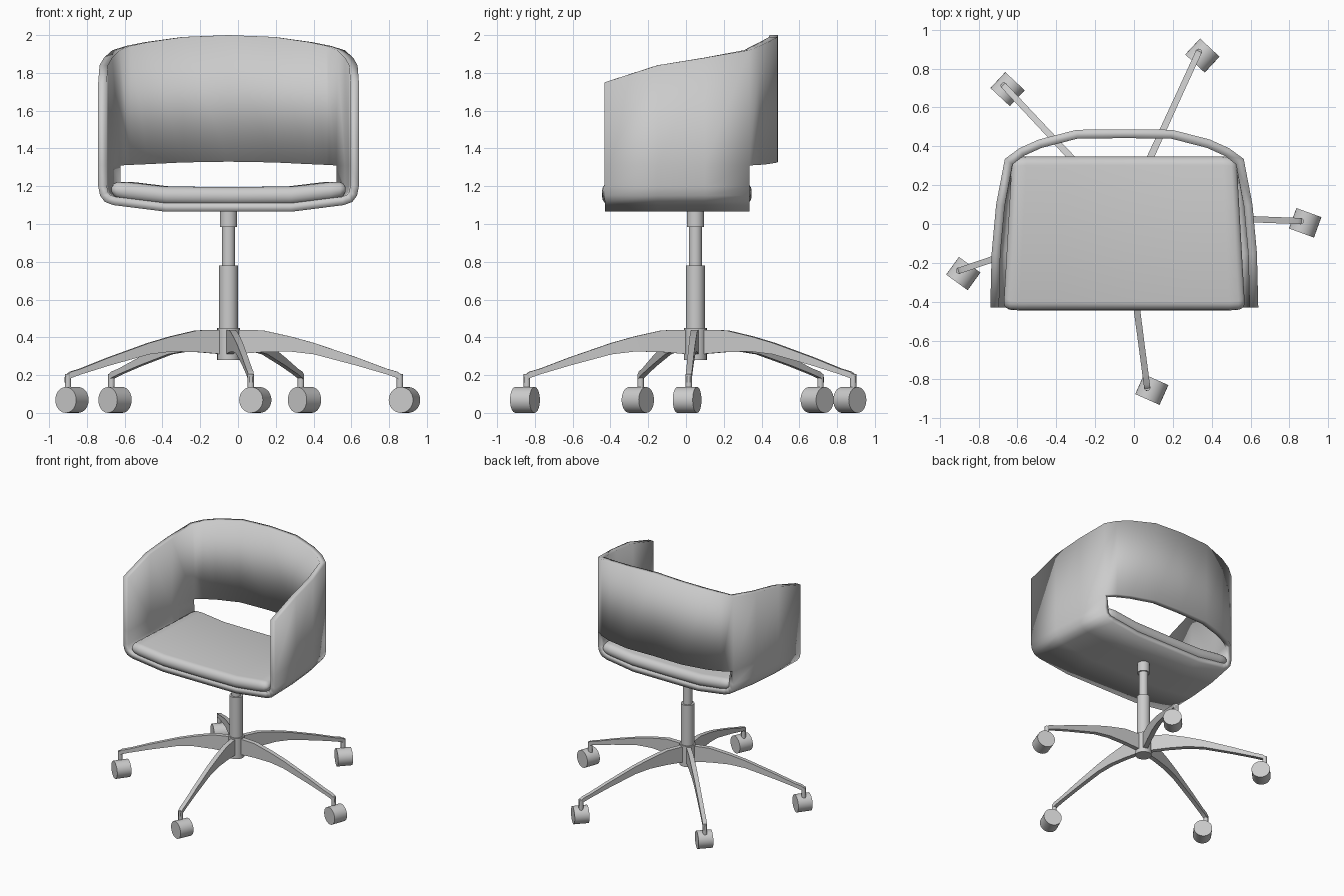
import bpy, bmesh, math
from mathutils import Vector

if "Cube" in bpy.data.objects:
    bpy.data.objects.remove(bpy.data.objects["Cube"])

CX, CY = -0.05, 0.05          # column axis


def make(name, verts, faces, angle=40, fix=True):
    me = bpy.data.meshes.new(name)
    me.from_pydata([tuple(v) for v in verts], [], faces)
    if fix:
        bm = bmesh.new()
        bm.from_mesh(me)
        bmesh.ops.recalc_face_normals(bm, faces=bm.faces)
        bm.to_mesh(me)
        bm.free()
    ob = bpy.data.objects.new(name, me)
    bpy.context.collection.objects.link(ob)
    smooth(ob, angle)
    return ob


def smooth(ob, angle):
    bpy.ops.object.select_all(action='DESELECT')
    ob.select_set(True)
    bpy.context.view_layer.objects.active = ob
    bpy.ops.object.shade_smooth_by_angle(angle=math.radians(angle))


def cylinder(name, r, z0, z1, x=CX, y=CY, n=24):
    bpy.ops.mesh.primitive_cylinder_add(vertices=n, radius=r, depth=z1 - z0,
                                        location=(x, y, (z0 + z1) / 2))
    ob = bpy.context.object
    ob.name = name
    smooth(ob, 40)
    return ob


def loft(name, rings, angle=40):
    n = len(rings[0])
    verts = [v for r in rings for v in r]
    faces = [(k * n + i, k * n + (i + 1) % n, (k + 1) * n + (i + 1) % n, (k + 1) * n + i)
             for k in range(len(rings) - 1) for i in range(n)]
    faces += [tuple(range(n)), tuple(range((len(rings) - 1) * n, len(rings) * n))]
    return make(name, verts, faces, angle)


# Shell: U-shaped sides and bottom, then a back band joining the two sides
stations = [(-0.43, 0.69, 1.75), (-0.15, 0.683, 1.84), (0.1, 0.66, 1.88), (0.335, 0.615, 1.92)]
verts, faces = [], []
for y, hw, top in stations:
    half = [(hw, top), (hw, 1.31), (hw, 1.2), (hw - 0.01, 1.15), (hw - 0.035, 1.117),
            (hw - 0.08, 1.10), (hw * 0.48, 1.065)]
    row = [(-x, z) for x, z in half] + [(x, z) for x, z in reversed(half)]
    verts += [(CX + x, y, z) for x, z in row]
n = 14
for j in range(len(stations) - 1):
    for i in range(n - 1):
        a = j * n + i
        faces.append((a, a + n, a + n + 1, a + 1))
last = (len(stations) - 1) * n
tops, bots = [last], [last + 1]
for x, y, zt, zb in [(-0.54, 0.39, 1.943, 1.313), (-0.44, 0.435, 1.963, 1.317),
                     (-0.245, 0.485, 1.99, 1.326), (0, 0.487, 2.0, 1.33),
                     (0.245, 0.485, 1.99, 1.326), (0.44, 0.435, 1.963, 1.317),
                     (0.54, 0.39, 1.943, 1.313)]:
    tops.append(len(verts))
    bots.append(len(verts) + 1)
    verts += [(CX + x, y, zt), (CX + x, y, zb)]
tops.append(last + n - 1)
bots.append(last + n - 2)
for k in range(len(tops) - 1):
    faces.append((tops[k], tops[k + 1], bots[k + 1], bots[k]))
shell = make("seat_shell", verts, faces, 55, fix=False)
sol = shell.modifiers.new("thickness", 'SOLIDIFY')
sol.thickness = 0.045
sol.offset = -1
sol.use_even_offset = True
shell.modifiers.move(len(shell.modifiers) - 1, 0)

# Cushion: rounded side section swept across the seat, lifted at both ends
half = [(1, 0.3, 0.035), (0.985, 0.65, 0.015), (0.95, 0.9, 0.004), (0.87, 1, 0), (0.53, 1, 0)]
prof = [(-u, s, i) for u, s, i in half] + [(0, 1, 0)] + [(u, s, i) for u, s, i in reversed(half)]
rings = []
for u, s, inset in prof:
    zc = 1.148 + 0.035 * max(0, (abs(u) - 0.5) / 0.5)
    ring = []
    for k in range(18):
        t = math.pi / 2 + math.pi * (k if k < 9 else k - 1) / 8
        edge = -0.445 + 0.045 + inset if k < 9 else 0.348 - 0.045 - inset
        y = edge + 0.045 * math.cos(t)
        hw = 0.622 - 0.045 * (y + 0.44) / 0.79
        ring.append((CX + u * hw, y, zc + 0.048 * s * math.sin(t)))
    rings.append(ring)
loft("seat_cushion", rings, 60)

# Column
cylinder("hub", 0.06, 0.28, 0.45)
cylinder("gas_lift_sleeve", 0.05, 0.4, 0.78)
cylinder("gas_lift_rod", 0.035, 0.76, 1.0)
cylinder("seat_mount", 0.046, 0.985, 1.08)

# Five arched legs with swivel posts and castor wheels: end x, end y, axle angle
ends = [(0.857, 0.015, 70), (0.333, 0.885, 47), (-0.67, 0.712, 47),
        (-0.90, -0.24, 54), (0.068, -0.842, 66)]
# fraction along leg, top z, bottom z, half width
leg_profile = [(0.03, 0.44, 0.31, 0.018), (0.2, 0.437, 0.322, 0.018), (0.36, 0.405, 0.325, 0.018),
               (0.5, 0.37, 0.31, 0.017), (0.75, 0.293, 0.25, 0.016), (0.92, 0.235, 0.205, 0.016),
               (0.985, 0.218, 0.185, 0.016), (1.005, 0.205, 0.17, 0.014), (1.018, 0.19, 0.16, 0.008)]
for i, (ex, ey, ang) in enumerate(ends, 1):
    d = Vector((ex - CX, ey - CY, 0))
    side = Vector((-d.y, d.x, 0)).normalized()
    rings = []
    for f, zt, zb, w in leg_profile:
        p = Vector((CX, CY, 0)) + d * f
        rings.append([p + side * a * w + Vector((0, 0, z))
                      for a, z in ((-1, zb), (1, zb), (1, zt), (-1, zt))])
    loft(f"leg_{i}", rings, 35)
    cylinder(f"castor_post_{i}", 0.017, 0.1, 0.205, ex, ey, 12)
    a = math.radians(ang)
    wheel = cylinder(f"castor_wheel_{i}", 0.0685, 0, 0.112, n=28)
    wheel.location = (ex + 0.026 * math.sin(a), ey - 0.026 * math.cos(a), 0.0685)
    wheel.rotation_euler = (0, math.pi / 2, a)
